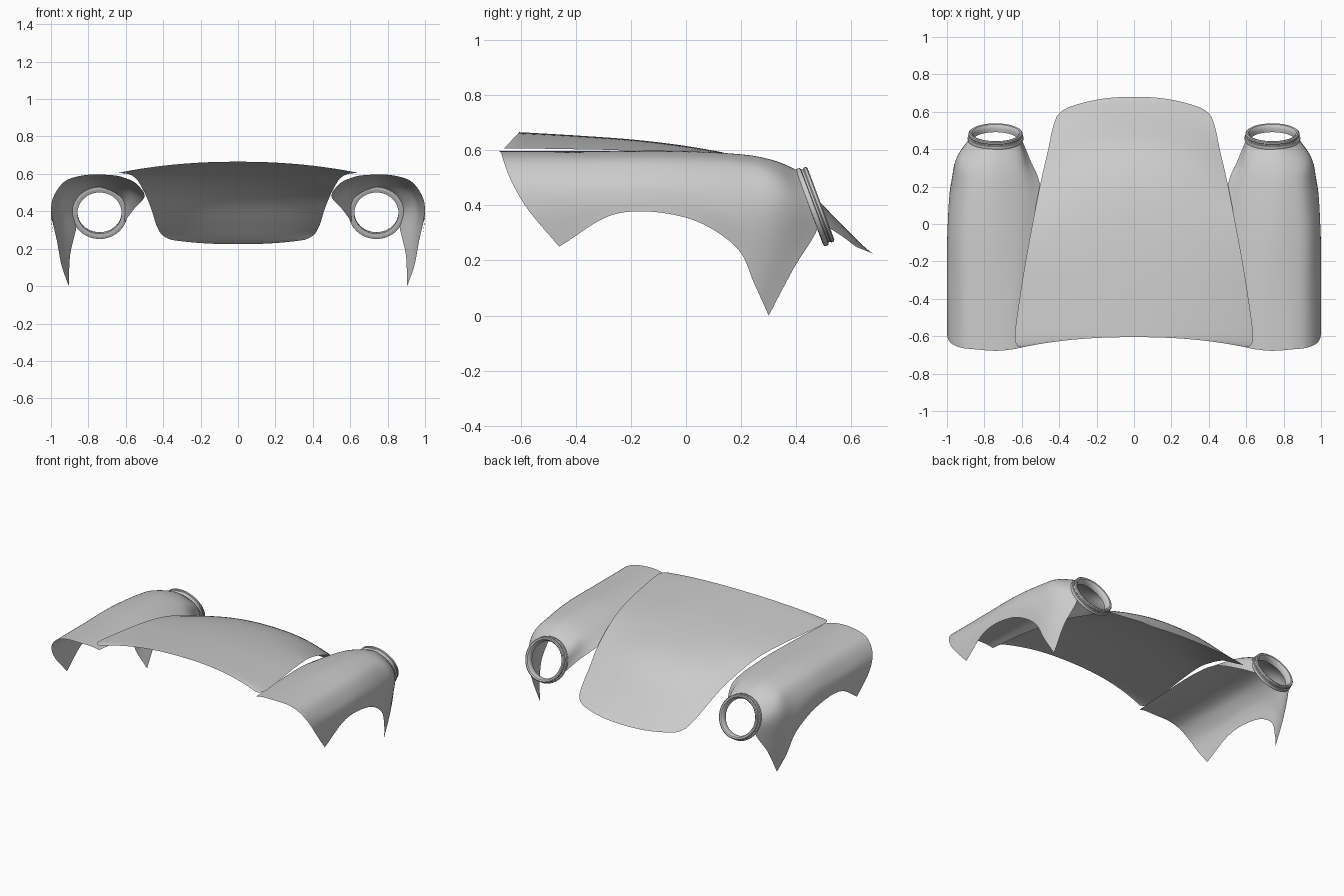
import bpy, math
from mathutils import Vector

if "Cube" in bpy.data.objects:
    bpy.data.objects.remove(bpy.data.objects["Cube"])

paint = bpy.data.materials.new("body_grey")
paint.diffuse_color = (0.6, 0.6, 0.6, 1)
paint.use_nodes = True
paint.node_tree.nodes["Principled BSDF"].inputs["Base Color"].default_value = paint.diffuse_color


def spline(pts, steps):
    """Smooth curve through the given points."""
    pts = [Vector(p) for p in pts]
    ext = [2 * pts[0] - pts[1]] + pts + [2 * pts[-1] - pts[-2]]
    out = []
    for i in range(len(pts) - 1):
        a, b, c, d = ext[i:i + 4]
        for k in range(steps):
            t = k / steps
            out.append(0.5 * (2 * b + (c - a) * t + (2 * a - 5 * b + 4 * c - d) * t * t
                              + (3 * b - a - 3 * c + d) * t ** 3))
    return out + [pts[-1]]


def sheet(name, rows, closed=False):
    """Smooth surface from a grid of points."""
    n = len(rows[0])
    faces = []
    for r in range(len(rows) - 1 + closed):
        s = (r + 1) % len(rows)
        for c in range(n - 1):
            faces.append((r * n + c, r * n + c + 1, s * n + c + 1, s * n + c))
    me = bpy.data.meshes.new(name)
    me.from_pydata([tuple(p) for row in rows for p in row], [], faces)
    me.materials.append(paint)
    ob = bpy.data.objects.new(name, me)
    bpy.context.collection.objects.link(ob)
    bpy.ops.object.select_all(action='DESELECT')
    bpy.context.view_layer.objects.active = ob
    ob.select_set(True)
    bpy.ops.object.shade_smooth_by_angle(angle=math.radians(40))
    return ob


def mirror(ob):
    ob.modifiers.new("mirror", 'MIRROR').use_mirror_merge = False


# Hood: side edge (x, y, z) and matching centre line (y, z), rear to nose
edge = spline([(.60, -.66, .606), (.627, -.645, .606), (.637, -.59, .606), (.612, -.4, .603),
               (.58, -.2, .597), (.543, 0, .573), (.508, .18, .515), (.482, .3, .46),
               (.458, .4, .395), (.438, .5, .33), (.415, .57, .285), (.39, .6, .262),
               (.355, .622, .247)], 4)
centre = spline([(0, -.605, .665), (0, -.59, .664), (0, -.55, .662), (0, -.38, .652),
                 (0, -.18, .637), (0, .02, .612), (0, .2, .576), (0, .33, .527),
                 (0, .44, .455), (0, .55, .345), (0, .625, .27), (0, .66, .238),
                 (0, .68, .224)], 4)
rows = []
for e, c in zip(edge, centre):
    row = []
    for i in range(-16, 17):
        u = i / 16
        w = abs(u) ** 2.3
        row.append((e.x * u, c.y + (e.y - c.y) * w, c.z + (e.z - c.z) * w))
    rows.append(row)
sheet("hood", rows)

# Headlight seat: tilted circle in the fender nose
seat = Vector((.74, .47, .398))
axis = Vector((0, .936, .351))
up = Vector((0, -.351, .936))


def on_ring(deg, radius, depth):
    a = math.radians(deg)
    return seat + axis * depth + Vector((1, 0, 0)) * radius * math.cos(a) + up * radius * math.sin(a)


# Fender: cross-sections from hood side, over the crown, down to the wheel arch
sections = [
    [(.60, -.66, .575), (.65, -.67, .59), (.74, -.678, .596), (.85, -.67, .588),
     (.93, -.66, .555), (.985, -.63, .48), (1, -.57, .38), (.985, -.46, .25)],
    [(.57, -.35, .565), (.64, -.35, .588), (.74, -.36, .596), (.85, -.36, .587),
     (.93, -.36, .555), (.985, -.34, .48), (1, -.3, .42), (1, -.25, .37)],
    [(.53, -.05, .535), (.62, -.05, .575), (.74, -.05, .597), (.85, -.05, .587),
     (.93, -.05, .555), (.98, -.03, .485), (.995, -.01, .42), (.995, 0, .355)],
    [(.50, .19, .478), (.60, .19, .545), (.74, .2, .583), (.84, .2, .574),
     (.915, .2, .54), (.965, .2, .46), (.983, .19, .36), (.97, .18, .25)],
    [(.558, .35, .41), (.605, .32, .515), (.74, .32, .56), (.84, .32, .55),
     (.92, .33, .50), (.952, .345, .405), (.952, .30, .26), (.943, .25, .11)],
    [on_ring(d, .142, -.015) for d in (205, 150, 90, 50, 10, -30)]
    + [(.897, .39, .17), (.905, .30, 0)],
]
across = [spline(s, 5) for s in sections]
along = [spline(col, 7) for col in zip(*across)]
mirror(sheet("fender", list(zip(*along))))

# Headlight rim: stepped profile (radius, depth) swept round the seat
profile = [(.135, -.024), (.148, -.022), (.150, -.014), (.148, -.005), (.141, -.003),
           (.141, .004), (.145, .008), (.144, .017), (.138, .021), (.128, .019),
           (.121, .010), (.118, -.004), (.118, -.022), (.135, -.024)]
mirror(sheet("headlight_rim", [[on_ring(i * 7.5, r, d) for r, d in profile]
                               for i in range(48)], closed=True))
